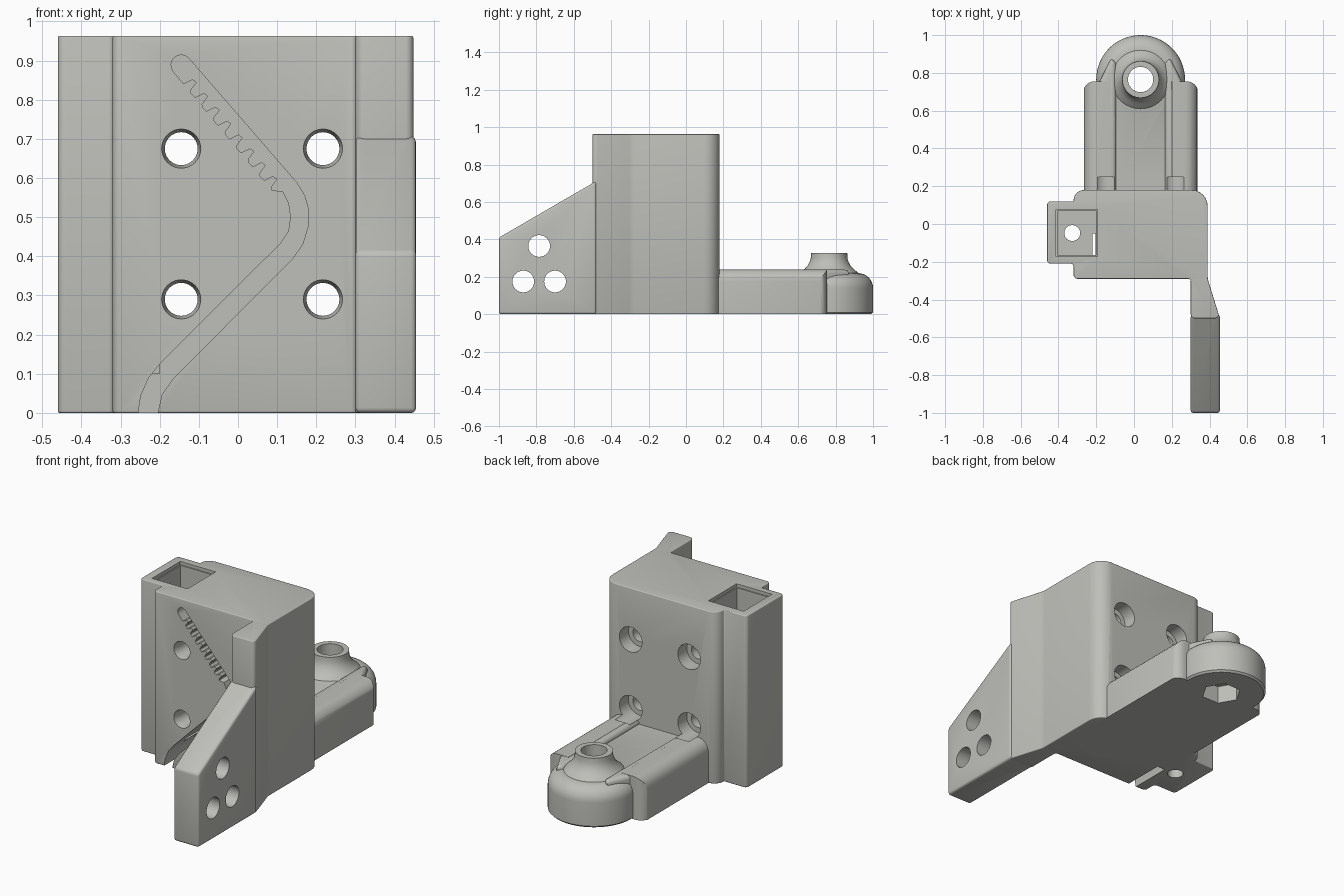
import bpy, bmesh, math
from mathutils import Vector, Matrix

if "Cube" in bpy.data.objects:
    bpy.data.objects.remove(bpy.data.objects["Cube"])

GREY = bpy.data.materials.new("light_grey_plastic")
GREY.diffuse_color = (0.52, 0.52, 0.49, 1)
GREY.use_nodes = True
GREY.node_tree.nodes["Principled BSDF"].inputs["Base Color"].default_value = GREY.diffuse_color
CX, CY = 0.035, 0.765          # centre of the round boss


def rounded(pts, steps=6):
    """Round the corners of a polygon given as (u, v, radius)."""
    out, n = [], len(pts)
    for i, (u, v, r) in enumerate(pts):
        p = Vector((u, v))
        if r == 0:
            out.append(p)
            continue
        a = (Vector(pts[i - 1][:2]) - p).normalized()
        b = (Vector(pts[(i + 1) % n][:2]) - p).normalized()
        half = a.angle(b) / 2
        d = r / math.tan(half)
        c = p + (a + b).normalized() * (r / math.sin(half))
        s, e = p + a * d - c, p + b * d - c
        turn = math.atan2(s.x * e.y - s.y * e.x, s.dot(e))
        out += [c + Matrix.Rotation(turn * k / steps, 2) @ s for k in range(steps + 1)]
    return out


def make(name, bm):
    bmesh.ops.recalc_face_normals(bm, faces=bm.faces)
    me = bpy.data.meshes.new(name)
    bm.to_mesh(me)
    bm.free()
    ob = bpy.data.objects.new(name, me)
    bpy.context.collection.objects.link(ob)
    me.materials.append(GREY)
    return ob


def prism(name, pts, lo, hi, axis="z"):
    """Extrude a polygon along an axis."""
    place = {"x": lambda p, t: (t, p[0], p[1]),
             "y": lambda p, t: (p[0], t, p[1]),
             "z": lambda p, t: (p[0], p[1], t)}[axis]
    bm = bmesh.new()
    a = [bm.verts.new(place(p, lo)) for p in pts]
    b = [bm.verts.new(place(p, hi)) for p in pts]
    bm.faces.new(a)
    bm.faces.new(b[::-1])
    for i in range(len(pts)):
        j = (i + 1) % len(pts)
        bm.faces.new((a[i], a[j], b[j], b[i]))
    return make(name, bm)


def circle(u, v, r, n=40, turn=0):
    return [(u + r * math.cos(turn + math.tau * i / n),
             v + r * math.sin(turn + math.tau * i / n)) for i in range(n)]


def rect(u0, v0, u1, v1):
    return [(u0, v0), (u1, v0), (u1, v1), (u0, v1)]


def lathe(name, prof, matrix, n=64):
    """Solid of revolution from (radius, height) rows, capped at both ends."""
    bm = bmesh.new()
    rings = [[bm.verts.new((x, y, z)) for x, y in circle(0, 0, r, n)] for r, z in prof]
    bm.faces.new(rings[0])
    bm.faces.new(rings[-1][::-1])
    for a, b in zip(rings, rings[1:]):
        for i in range(n):
            j = (i + 1) % n
            bm.faces.new((a[i], a[j], b[j], b[i]))
    bm.transform(matrix)
    return make(name, bm)


def bake(ob, mod):
    dg = bpy.context.evaluated_depsgraph_get()
    me = bpy.data.meshes.new_from_object(ob.evaluated_get(dg))
    ob.modifiers.remove(mod)
    ob.data = me


def bevel(ob, width, angle=40):
    m = ob.modifiers.new("soft_edges", "BEVEL")
    m.width, m.segments = width, 3
    m.limit_method, m.angle_limit = "ANGLE", math.radians(angle)
    bake(ob, m)
    return ob


def boolean(ob, other, op):
    m = ob.modifiers.new("join", "BOOLEAN")
    m.operation, m.solver, m.object = op, "EXACT", other
    bake(ob, m)
    bpy.data.objects.remove(other)


# Main block with square tower on the left and wall on the right
plan = [(0.30, -0.29, 0.015), (0.30, -0.50, 0.025), (0.455, -0.50, 0.02), (0.39, -0.29, 0.1),
        (0.39, 0.18, 0.085), (-0.32, 0.18, 0.055), (-0.32, 0.12, 0), (-0.46, 0.12, 0.02),
        (-0.46, -0.21, 0.02), (-0.32, -0.21, 0.015), (-0.32, -0.29, 0.02)]
body = bevel(prism("bracket", rounded(plan), 0, 0.963), 0.013)

# Sloping arm at the front right
arm = prism("arm", [(-1, 0), (-0.48, 0), (-0.48, 0.712), (-0.5, 0.70), (-1, 0.41)], 0.30, 0.455, "x")
bevel(arm, 0.013, 30)

# Foot with rounded sides and a shallow channel on top
foot = prism("foot", rounded([(-0.265, 0, 0), (0.335, 0, 0), (0.335, 0.24, 0.065), (0.20, 0.24, 0),
             (0.165, 0.215, 0), (-0.095, 0.215, 0), (-0.13, 0.24, 0), (-0.265, 0.24, 0.065)]),
             0.10, 0.76, "y")
trim = prism("trim", rounded([(-0.27, 0, 0), (0.34, 0, 0), (0.34, 0.755, 0.06),
             (-0.27, 0.755, 0.06)]), -0.1, 0.5)
boolean(foot, trim, "INTERSECT")

# Round end with flared boss
shoulder = [(0.155 + 0.08 * math.cos(t), 0.14 + 0.08 * math.sin(t))
            for t in [math.pi / 2 * k / 8 for k in range(9)]]
dome = lathe("round_end", [(0.225, 0), (0.235, 0.01)] + shoulder +
             [(0.148, 0.228), (0.13, 0.243), (0.115, 0.26), (0.104, 0.28), (0.098, 0.30), (0.097, 0.327)],
             Matrix.Translation((CX, CY, 0)))

# Tapered rails running from the block over the round end
parts = [arm, foot, dome]
for s in (-1, 1):
    rail = [(CX + s * x, y) for x, y in
            ((0.13, 0.12), (0.225, 0.12), (0.225, 0.74), (0.155, 0.88), (0.13, 0.85))]
    parts.append(bevel(prism("rail", rail, 0.1, 0.239), 0.02))
for p in parts:
    boolean(body, p, "UNION")

# Square pocket in the tower with a hole in its floor
cuts = [prism("pocket", rect(-0.405, -0.165, -0.20, 0.07), 0.10, 0.955),
        prism("pocket_rim", rect(-0.412, -0.172, -0.193, 0.077), 0.945, 1.1),
        prism("pocket_hole", circle(-0.327, -0.048, 0.042), -0.1, 0.2)]

# Four counterbored bolt holes
for x in (-0.145, 0.217):
    for z in (0.29, 0.675):
        cuts.append(lathe("bolt_hole", [(0.053, -0.40), (0.05, -0.29), (0.042, -0.25), (0.042, 0.10),
                                        (0.07, 0.10), (0.07, 0.25)],
                          Matrix.Translation((x, 0, z)) @ Matrix.Rotation(-math.pi / 2, 4, "X"), 40))

# Three holes through the arm
for y, z in ((-0.785, 0.365), (-0.87, 0.175), (-0.70, 0.175)):
    cuts.append(prism("arm_hole", circle(y, z, 0.058), 0.2, 0.6, "x"))

# Boss hole and hexagonal nut recess
cuts.append(prism("boss_hole", circle(CX, CY, 0.067), -0.1, 0.5))
cuts.append(prism("nut_recess", circle(CX, CY, 0.105, 6), -0.1, 0.10))

# Curved groove in the front, toothed along its upper left edge
start, along, side = Vector((-0.125, 0.905)), Vector((0.64, -0.768)), Vector((-0.768, -0.64))
groove = [start + side * 0.026 + Matrix.Rotation(math.pi * k / 8, 2) @ (side * -0.026) for k in range(9)]
for k in range(8):
    t = 0.04 + 0.046 * k
    for dt, depth in ((0, 0.052), (0.006, 0.027), (0.019, 0.024), (0.025, 0.049), (0.031, 0.053)):
        groove.append(start + along * (t + dt) + side * depth)
groove += [Vector(p) for p in
           ((0.115, 0.565), (0.13, 0.535), (0.135, 0.50), (0.13, 0.465), (0.108, 0.432), (-0.20, 0.125),
            (-0.228, 0.09), (-0.248, 0.045), (-0.255, 0), (-0.255, -0.05), (-0.205, -0.05), (-0.205, 0),
            (-0.195, 0.045), (-0.168, 0.085), (0.14, 0.395), (0.165, 0.43), (0.18, 0.48), (0.18, 0.52),
            (0.17, 0.555), (0.15, 0.588))]
cuts.append(prism("groove", groove, -0.4, -0.05, "y"))
for c in cuts:
    boolean(body, c, "DIFFERENCE")

# Smooth the fillets while keeping sharp edges
body.data.materials.clear()
body.data.materials.append(GREY)
body.data.polygons.foreach_set("material_index", [0] * len(body.data.polygons))
bpy.context.view_layer.objects.active = body
body.select_set(True)
bpy.ops.object.shade_smooth_by_angle(angle=math.radians(35))
